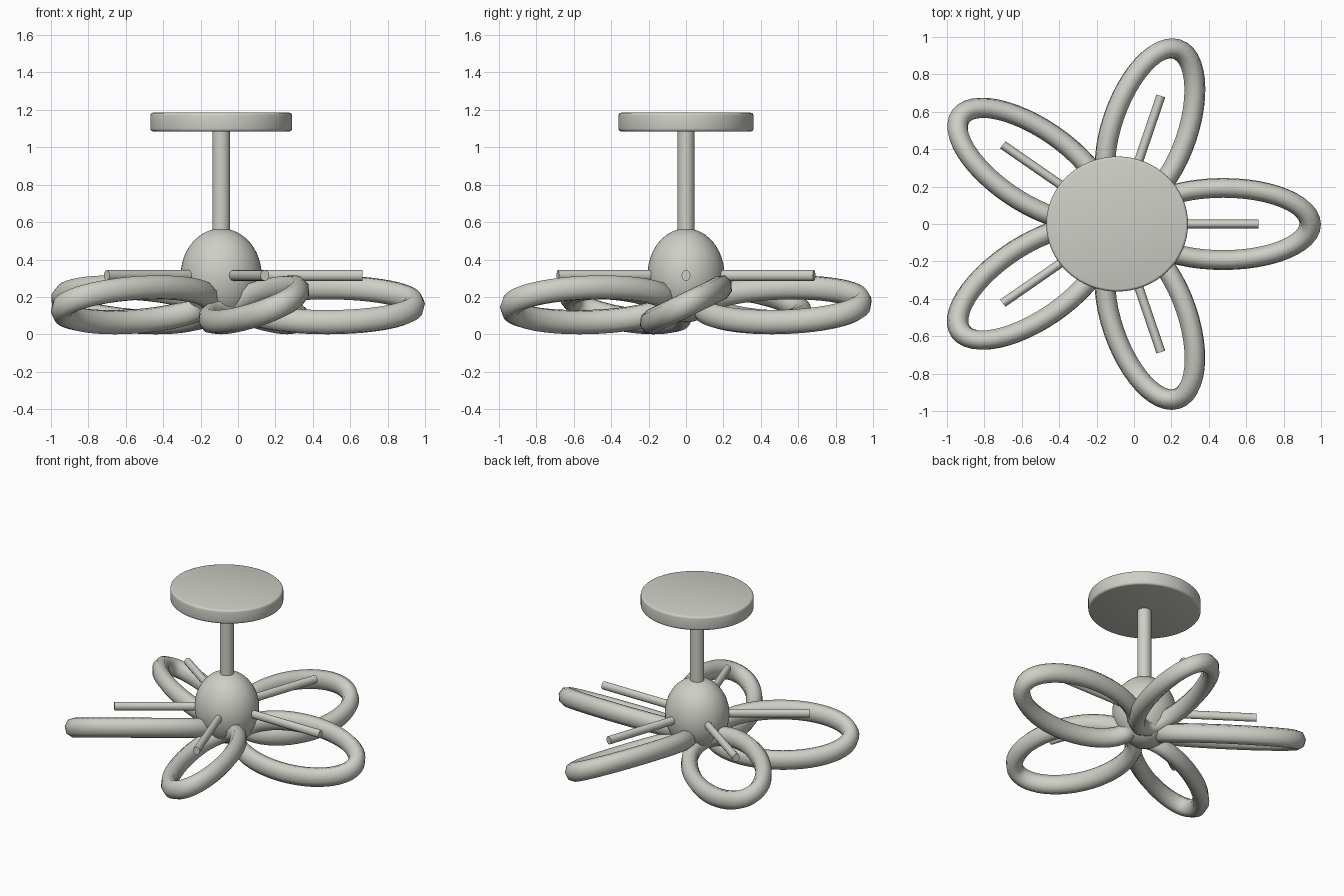
import bpy, bmesh
from math import sin, cos, pi, tau
from mathutils import Matrix, Vector

cube = bpy.data.objects.get("Cube")
if cube:
    bpy.data.objects.remove(cube)

CENTRE_X = -0.09
STRETCH = Vector((1.05, 1.0, 1.22))   # the lamp is slightly wider and taller than round

metal = bpy.data.materials.new("warm light grey")
metal.use_nodes = True
colour = (0.62, 0.62, 0.57, 1)
metal.diffuse_color = colour
metal.node_tree.nodes["Principled BSDF"].inputs["Base Color"].default_value = colour


def place(name, data, z):
    obj = bpy.data.objects.new(name, data)
    bpy.context.collection.objects.link(obj)
    obj.location = (CENTRE_X, 0, z)
    obj.scale = STRETCH
    data.materials.append(metal)
    return obj


def finish(name, bm, z):
    mesh = bpy.data.meshes.new(name)
    bm.to_mesh(mesh)
    bm.free()
    obj = place(name, mesh, z)
    bpy.ops.object.select_all(action='DESELECT')
    obj.select_set(True)
    bpy.context.view_layer.objects.active = obj
    bpy.ops.object.shade_smooth_by_angle(angle=pi / 5)
    return obj


def cylinder(radius, depth, segments, matrix=Matrix()):
    bm = bmesh.new()
    bmesh.ops.create_cone(bm, cap_ends=True, segments=segments, radius1=radius,
                          radius2=radius, depth=depth, matrix=matrix)
    return bm


# Ceiling plate with a rounded rim
plate = cylinder(0.361, 0.1 / STRETCH.z, 64)
rim = [e for e in plate.edges if abs(e.verts[0].co.z - e.verts[1].co.z) < 0.001]
bmesh.ops.bevel(plate, geom=rim, offset=0.013, segments=3, affect='EDGES', profile=0.5)
finish("ceiling_plate", plate, 1.135)

# Stem
finish("stem", cylinder(0.045, 0.6 / STRETCH.z, 32), 0.8)

# Central ball
ball = bmesh.new()
bmesh.ops.create_uvsphere(ball, u_segments=48, v_segments=24, radius=0.206)
finish("centre_ball", ball, 0.315)

for i in range(5):
    angle = i * tau / 5
    turn = Matrix.Rotation(angle, 4, 'Z')

    # Radial rod
    rod = cylinder(0.0235, 0.6, 16, turn @ Matrix.Translation((0.42, 0, 0))
                   @ Matrix.Rotation(pi / 2, 4, 'Y'))
    finish(f"rod_{i + 1}", rod, 0.315)

    # Oval petal ring, tilted about its radial axis
    curve = bpy.data.curves.new(f"petal_ring_{i + 1}", 'CURVE')
    curve.dimensions = '3D'
    curve.bevel_depth = 0.055
    curve.bevel_resolution = 2
    spline = curve.splines.new('POLY')
    count = 48
    spline.points.add(count - 1)
    for k, point in enumerate(spline.points):
        t = k * tau / count
        co = turn @ Vector((0.54 + 0.443 * cos(t), 0.193 * sin(t),
                            0.093 / STRETCH.z * sin(t)))
        point.co = (*co, 1)
    spline.use_cyclic_u = True
    spline.use_smooth = True
    place(f"petal_ring_{i + 1}", curve, 0.158)
